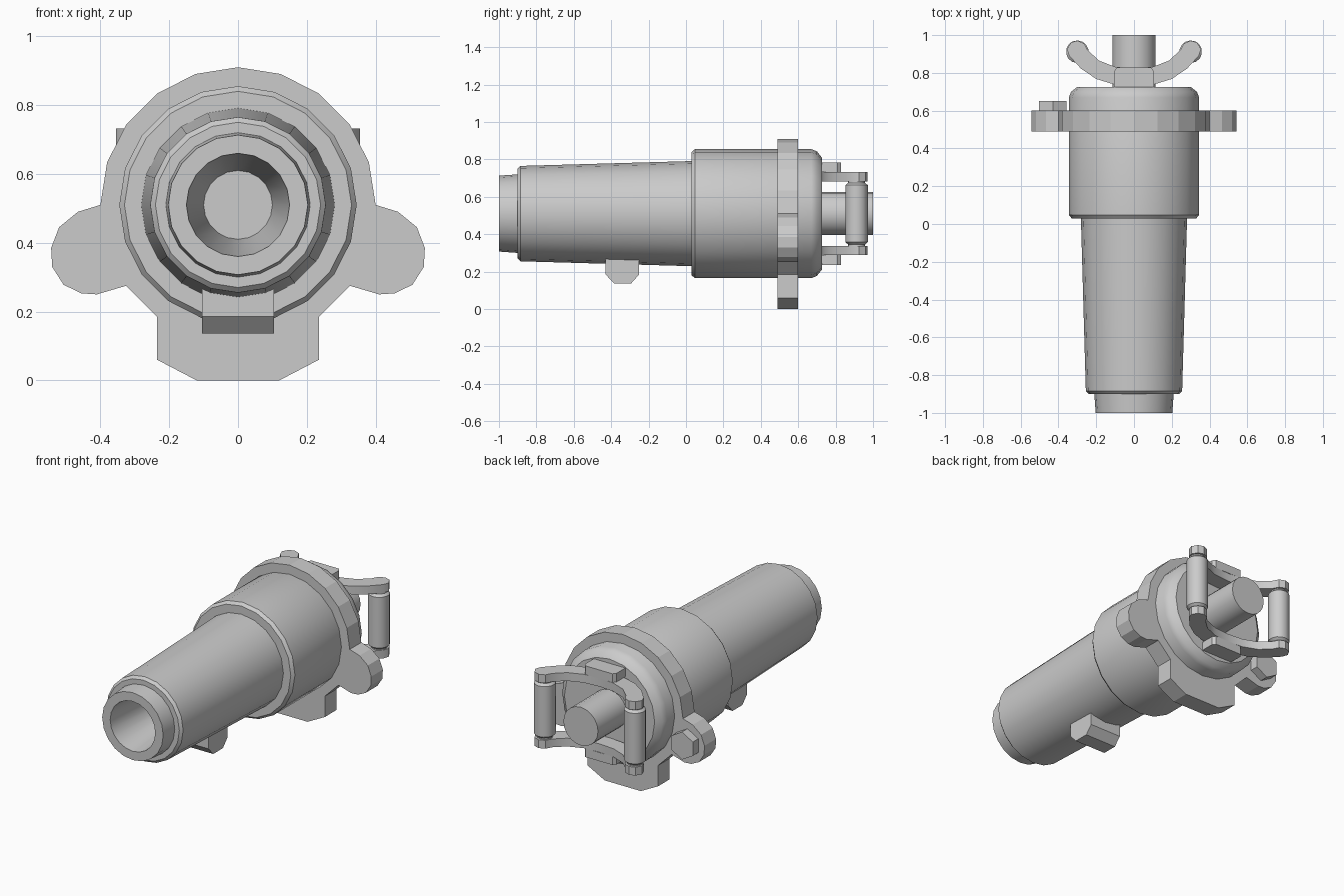
import bpy, bmesh
from math import sin, cos, pi, radians

if "Cube" in bpy.data.objects:
    bpy.data.objects.remove(bpy.data.objects["Cube"])

AXIS_Z = 0.51


def finish(bm, name, smooth=None):
    bmesh.ops.recalc_face_normals(bm, faces=bm.faces)
    mesh = bpy.data.meshes.new(name)
    bm.to_mesh(mesh)
    bm.free()
    ob = bpy.data.objects.new(name, mesh)
    bpy.context.collection.objects.link(ob)
    if smooth:
        bpy.ops.object.select_all(action='DESELECT')
        ob.select_set(True)
        bpy.context.view_layer.objects.active = ob
        bpy.ops.object.shade_smooth_by_angle(angle=radians(smooth))
    return ob


def lathe(name, profile, sides, place, smooth=35):
    """Revolve (radius, height) pairs and cap both ends."""
    bm = bmesh.new()
    rings = []
    for r, h in profile:
        rings.append([bm.verts.new(place(r * sin(2 * pi * i / sides),
                                         r * cos(2 * pi * i / sides), h))
                      for i in range(sides)])
    for a, b in zip(rings, rings[1:]):
        for i in range(sides):
            j = (i + 1) % sides
            bm.faces.new((a[i], a[j], b[j], b[i]))
    bm.faces.new(rings[0])
    bm.faces.new(rings[-1])
    return finish(bm, name, smooth)


def prism(name, outline, lo, hi, place, smooth=None):
    """Extrude a 2D outline from lo to hi."""
    bm = bmesh.new()
    a = [bm.verts.new(place(u, v, lo)) for u, v in outline]
    b = [bm.verts.new(place(u, v, hi)) for u, v in outline]
    bm.faces.new(a)
    bm.faces.new(b)
    n = len(a)
    for i in range(n):
        j = (i + 1) % n
        bm.faces.new((a[i], a[j], b[j], b[i]))
    return finish(bm, name, smooth)


def mirrored(half):
    """Complete an outline across x = 0."""
    return half + [(-x, y) for x, y in reversed(half) if abs(x) > 1e-6]


def along_y(u, v, h):
    return (u, h, AXIS_Z + v)


def flat_xz(u, v, h):
    return (u, h, v)


def flat_xy(u, v, h):
    return (u, v, h)


# Main barrel: bore, nose, tapered tube and collar with rounded back
lathe("barrel", [(0.10, -0.5), (0.15, -1.0), (0.203, -1.0), (0.21, -0.9),
                 (0.24, -0.9), (0.255, -0.885), (0.281, 0.03), (0.33, 0.03),
                 (0.345, 0.048), (0.345, 0.67), (0.333, 0.70),
                 (0.30, 0.726), (0.27, 0.726)], 20, along_y)

# Rear shaft
lathe("rear_shaft", [(0.115, 0.70), (0.115, 1.0)], 20, along_y)

# Mounting flange with two ears and a foot
arc = [(0.40 * sin(pi * i / 10), AXIS_Z + 0.40 * cos(pi * i / 10)) for i in range(6)]
ear = [(0.465, 0.49), (0.52, 0.445), (0.543, 0.385), (0.54, 0.33),
       (0.507, 0.278), (0.455, 0.253), (0.41, 0.25), (0.325, 0.275)]
foot = [(0.235, 0.185), (0.235, 0.06), (0.12, 0.0)]
prism("flange", mirrored(arc + ear + foot), 0.49, 0.60, flat_xz)

# Hex bolt head on one ear
lathe("bolt_head", [(0.083, 0.58), (0.083, 0.652)], 6,
      lambda u, v, h: (u - 0.43, h, 0.375 + v), None)

# Chamfered lug under the tube
prism("lower_lug", [(-0.43, 0.30), (-0.43, 0.185), (-0.385, 0.137),
                    (-0.293, 0.137), (-0.25, 0.185), (-0.25, 0.30)],
      -0.105, 0.105, lambda u, v, h: (h, u, v))

# Handle: curved yokes, clamp blocks and grip bars
yoke = mirrored([(0, 0.728), (0.10, 0.737), (0.20, 0.768), (0.28, 0.822),
                 (0.343, 0.89), (0.355, 0.925), (0.335, 0.96), (0.30, 0.971),
                 (0.265, 0.957), (0.245, 0.92), (0.185, 0.865), (0.10, 0.832),
                 (0, 0.824)])
block = mirrored([(0.105, 0.715), (0.105, 0.81), (0.09, 0.828)])
for label, s in (("upper", 1), ("lower", -1)):
    def place(u, v, h, s=s):
        return (u, v, AXIS_Z + s * h)
    prism(label + "_yoke", yoke, 0.172, 0.222, place, 35)
    prism(label + "_clamp_block", block, 0.222, 0.274, place)

for label, s in (("right", 1), ("left", -1)):
    lathe(label + "_grip_bar",
          [(0.045, 0.33), (0.045, 0.345), (0.06, 0.358), (0.06, 0.662),
           (0.045, 0.675), (0.045, 0.69)], 14,
          lambda u, v, h, s=s: (s * 0.30 + u, 0.912 + v, h))
